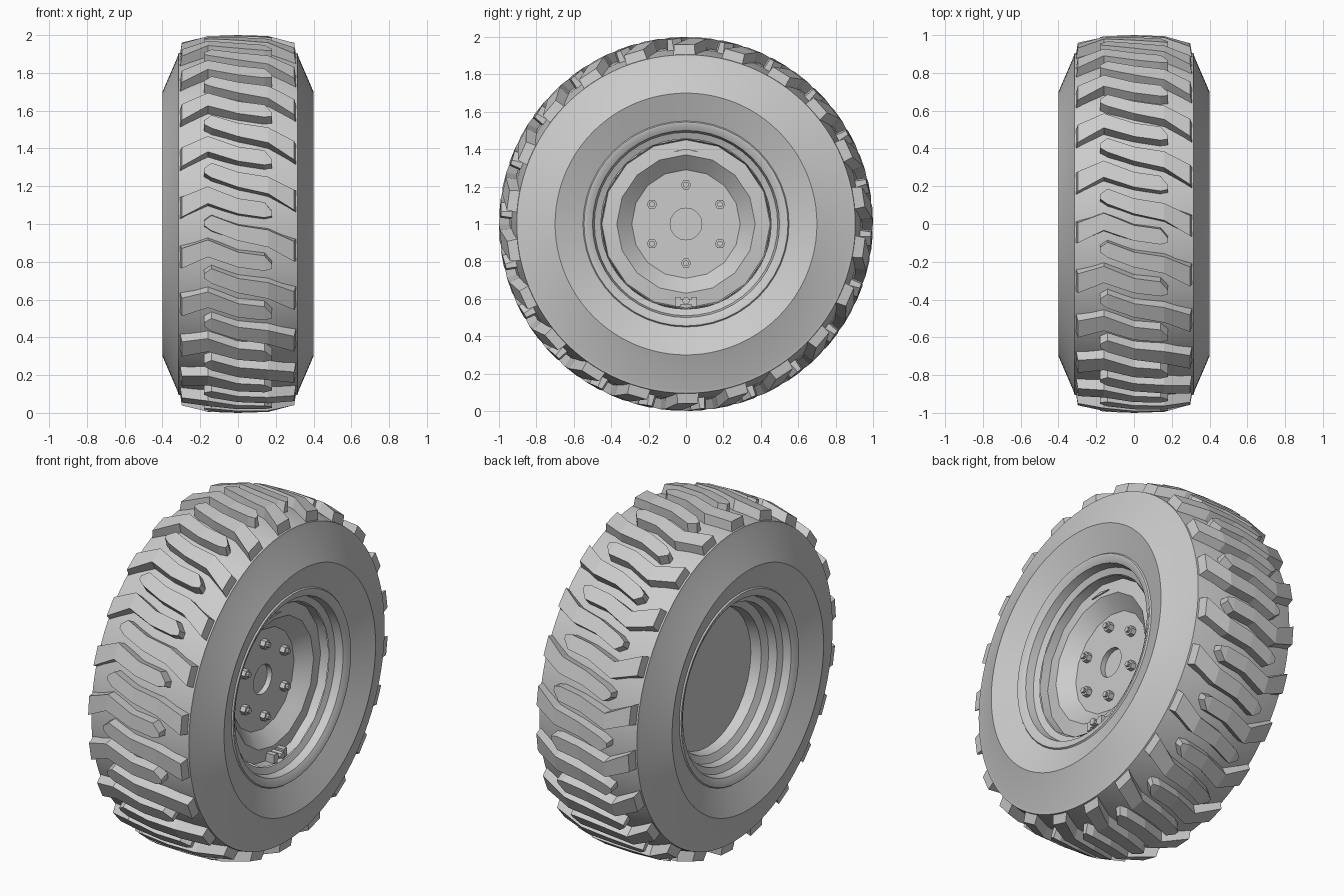
import bpy, bmesh, math
from mathutils import Matrix, Vector

old = bpy.data.objects.get("Cube")
if old:
    bpy.data.objects.remove(old, do_unlink=True)

grey = bpy.data.materials.new("plain_grey")
grey.use_nodes = True
COLOUR = (0.6, 0.6, 0.6, 1)
grey.diffuse_color = COLOUR
grey.node_tree.nodes["Principled BSDF"].inputs["Base Color"].default_value = COLOUR


def finish(name, bm, smooth=None):
    bmesh.ops.recalc_face_normals(bm, faces=bm.faces)
    mesh = bpy.data.meshes.new(name)
    bm.to_mesh(mesh)
    bm.free()
    mesh.materials.append(grey)
    obj = bpy.data.objects.new(name, mesh)
    bpy.context.collection.objects.link(obj)
    if smooth:
        bpy.ops.object.select_all(action='DESELECT')
        obj.select_set(True)
        bpy.context.view_layer.objects.active = obj
        bpy.ops.object.shade_smooth_by_angle(angle=math.radians(smooth))
    return obj


def on_wheel(x, r, t):
    """Point at radius r and angle t around the axle; t = 0 is the front, rising to the top."""
    return Vector((x, -r * math.cos(t), 1 + r * math.sin(t)))


def revolve(name, profile, sides, closed=False, smooth=30):
    bm = bmesh.new()
    rings = []
    for x, r in profile:
        if r == 0:
            rings.append([bm.verts.new((x, 0, 1))] * sides)
        else:
            rings.append([bm.verts.new(on_wheel(x, r, math.tau * i / sides)) for i in range(sides)])
    pairs = list(zip(rings, rings[1:]))
    if closed:
        pairs.append((rings[-1], rings[0]))
    for a, b in pairs:
        for i in range(sides):
            j = (i + 1) % sides
            bm.faces.new(list(dict.fromkeys((a[i], a[j], b[j], b[i]))))
    return finish(name, bm, smooth)


def mirrored(half):
    return half + [(-x, r) for x, r in reversed(half) if x > 0]


# Tyre carcass
revolve("tyre", mirrored([(0.34, 0.545), (0.40, 0.70), (0.32, 0.885), (0.315, 0.905),
                          (0.16, 0.935), (0, 0.945)]), 96, closed=True, smooth=12)

# Rim barrel, stepped on both sides
lip = [(0.33, 0.56), (0.35, 0.545), (0.35, 0.535), (0.33, 0.50), (0.285, 0.49), (0.27, 0.455)]
revolve("rim_outer_lip", lip, 48)
revolve("rim_inner_lip", [(-x, r) for x, r in lip], 48)
revolve("rim_dish", [(0.27, 0.457), (0.22, 0.45), (0.23, 0.37), (0.16, 0.29),
                     (0.16, 0.085), (0.13, 0.085), (0.13, 0)], 16)
revolve("rim_back", [(-0.27, 0.457), (-0.22, 0.45), (-0.20, 0.41), (-0.14, 0.40), (-0.14, 0)], 32)

# Tread lugs: each follows the same wavy line from one shoulder past the middle
LUGS = 22
PITCH = math.tau / LUGS
LINE = [(-0.31, 0.094), (-0.16, 0.155), (0, 0.095), (0.14, 0.075), (0.31, -0.01)]


def wave(x):
    for (x0, t0), (x1, t1) in zip(LINE, LINE[1:]):
        if x <= x1:
            return t0 + (t1 - t0) * (x - x0) / (x1 - x0)
    return LINE[-1][1]


def crown(x):
    a = abs(x)
    return 1 - 0.03 * a if a < 0.16 else 0.995 - 0.25 * (a - 0.16)


def add_lug(bm, stations, side, turn):
    rings = []
    for x, half in stations:
        x *= side
        t = wave(x) + turn
        edge = abs(x) > 0.28
        top_x = x * (0.96 if edge else 1)
        top, low = crown(top_x), 0.88
        rings.append([bm.verts.new(on_wheel(*p)) for p in (
            (x, low, t - half - 0.012), (top_x, top, t - half),
            (top_x, top, t + half), (x, low, t + half + 0.012))])
    for a, b in zip(rings, rings[1:]):
        for i in range(4):
            j = (i + 1) % 4
            bm.faces.new((a[i], a[j], b[j], b[i]))
    bm.faces.new(rings[0])
    bm.faces.new(rings[-1])


bm = bmesh.new()
lug_shape = [(0.31, 0.056), (0.16, 0.046), (0, 0.041), (-0.14, 0.041), (-0.18, 0.012)]
for k in range(LUGS):
    add_lug(bm, lug_shape, -1, k * PITCH)
    add_lug(bm, lug_shape, 1, (k + 0.5) * PITCH)
finish("tread_lugs", bm)

# Wheel nuts with studs
AXLE = Matrix.Rotation(math.pi / 2, 4, 'Y')


def add_rod(bm, place, radius, length, sides):
    bmesh.ops.create_cone(bm, cap_ends=True, segments=sides, radius1=radius, radius2=radius,
                          depth=length, matrix=Matrix.Translation(place) @ AXLE)


bm = bmesh.new()
for k in range(6):
    t = math.tau * k / 6 + math.pi / 2
    add_rod(bm, on_wheel(0.175, 0.21, t), 0.028, 0.03, 6)
    add_rod(bm, on_wheel(0.185, 0.21, t), 0.015, 0.04, 10)
finish("wheel_nuts", bm)

# Valve stem and its guard at the bottom of the rim
bm = bmesh.new()
add_rod(bm, (0.25, 0, 0.59), 0.02, 0.08, 8)
for y, w, h in ((-0.045, 0.03, 0.05), (0, 0.07, 0.03), (0.045, 0.03, 0.05)):
    bmesh.ops.create_cube(bm, size=1, matrix=Matrix.Translation((0.245, y, 0.585))
                          @ Matrix.Diagonal((0.06, w, h, 1)))
finish("valve", bm)

# Thin balance weight at the top of the rim
bm = bmesh.new()
ends = [[bm.verts.new((x, y, z)) for y, z in ((-0.07, 1.388), (0.07, 1.388), (0, 1.402))]
        for x in (0.20, 0.235)]
bm.faces.new(ends[0])
bm.faces.new(ends[1])
for i in range(3):
    j = (i + 1) % 3
    bm.faces.new((ends[0][i], ends[0][j], ends[1][j], ends[1][i]))
finish("balance_weight", bm)
